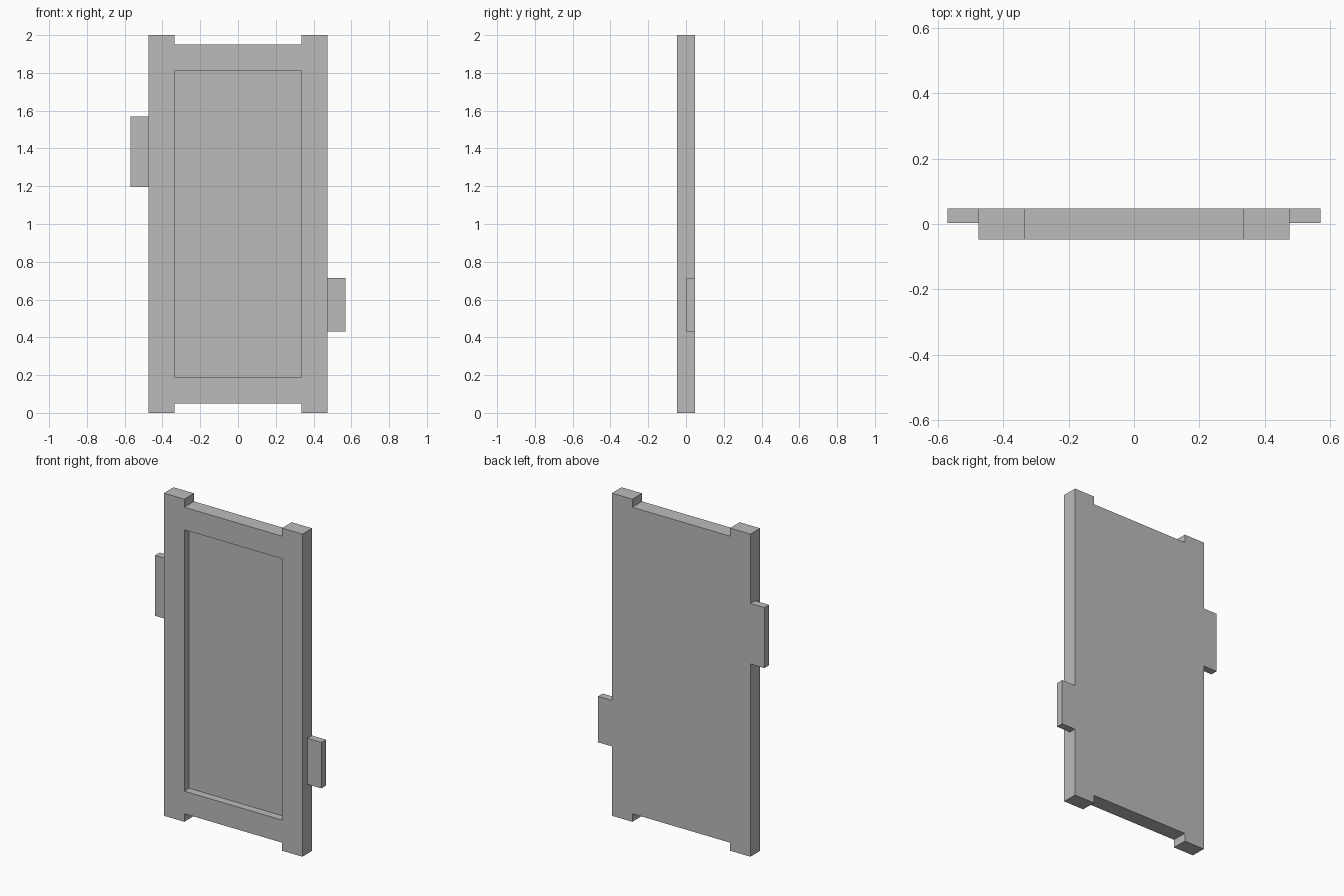
import bpy
import bmesh
from mathutils import Vector

cube = bpy.data.objects.get("Cube")
if cube:
    bpy.data.objects.remove(cube, do_unlink=True)

# Main dimensions
HALF_W, HALF_T, HEIGHT = 0.475, 0.0475, 2.0
INNER_W = 0.335            # half width between the stiles
NOTCH = 0.05               # rails stop short of the stile ends
RAIL = 0.19                # height where the recess begins

GREY = (0.5, 0.5, 0.5, 1.0)
mat = bpy.data.materials.new("plain grey")
mat.use_nodes = True
mat.diffuse_color = GREY
mat.node_tree.nodes["Principled BSDF"].inputs["Base Color"].default_value = GREY


def prism(name, outline, y0, y1):
    """Extrude an (x, z) outline from y0 to y1."""
    bm = bmesh.new()
    face = bm.faces.new([bm.verts.new((x, y0, z)) for x, z in outline])
    ext = bmesh.ops.extrude_face_region(bm, geom=[face])
    moved = [g for g in ext["geom"] if isinstance(g, bmesh.types.BMVert)]
    bmesh.ops.translate(bm, verts=moved, vec=Vector((0, y1 - y0, 0)))
    bmesh.ops.recalc_face_normals(bm, faces=bm.faces)
    mesh = bpy.data.meshes.new(name)
    bm.to_mesh(mesh)
    bm.free()
    mesh.materials.append(mat)
    obj = bpy.data.objects.new(name, mesh)
    bpy.context.collection.objects.link(obj)
    return obj


def rect(x0, x1, z0, z1):
    return [(x0, z0), (x1, z0), (x1, z1), (x0, z1)]


# Door body: one quarter of the outline, mirrored round
quarter = [(HALF_W, HEIGHT), (INNER_W, HEIGHT), (INNER_W, HEIGHT - NOTCH)]
top = quarter + [(-x, z) for x, z in reversed(quarter)]
outline = top + [(x, HEIGHT - z) for x, z in reversed(top)]
body = prism("door_body", outline, -HALF_T, HALF_T)

# Recessed front panel
cutter = prism("panel_cutter", rect(-INNER_W, INNER_W, RAIL, HEIGHT - RAIL),
               -2 * HALF_T, 0)
cutter.hide_render = True
cutter.hide_set(True)
recess = body.modifiers.new("recess", "BOOLEAN")
recess.operation = "DIFFERENCE"
recess.solver = "EXACT"
recess.object = cutter

# Side tabs, flush with the back
prism("right_tab", rect(-0.57, -HALF_W, 1.195, 1.57), 0.0025, HALF_T)
prism("left_tab", rect(HALF_W, 0.57, 0.43, 0.715), 0.0025, HALF_T)
